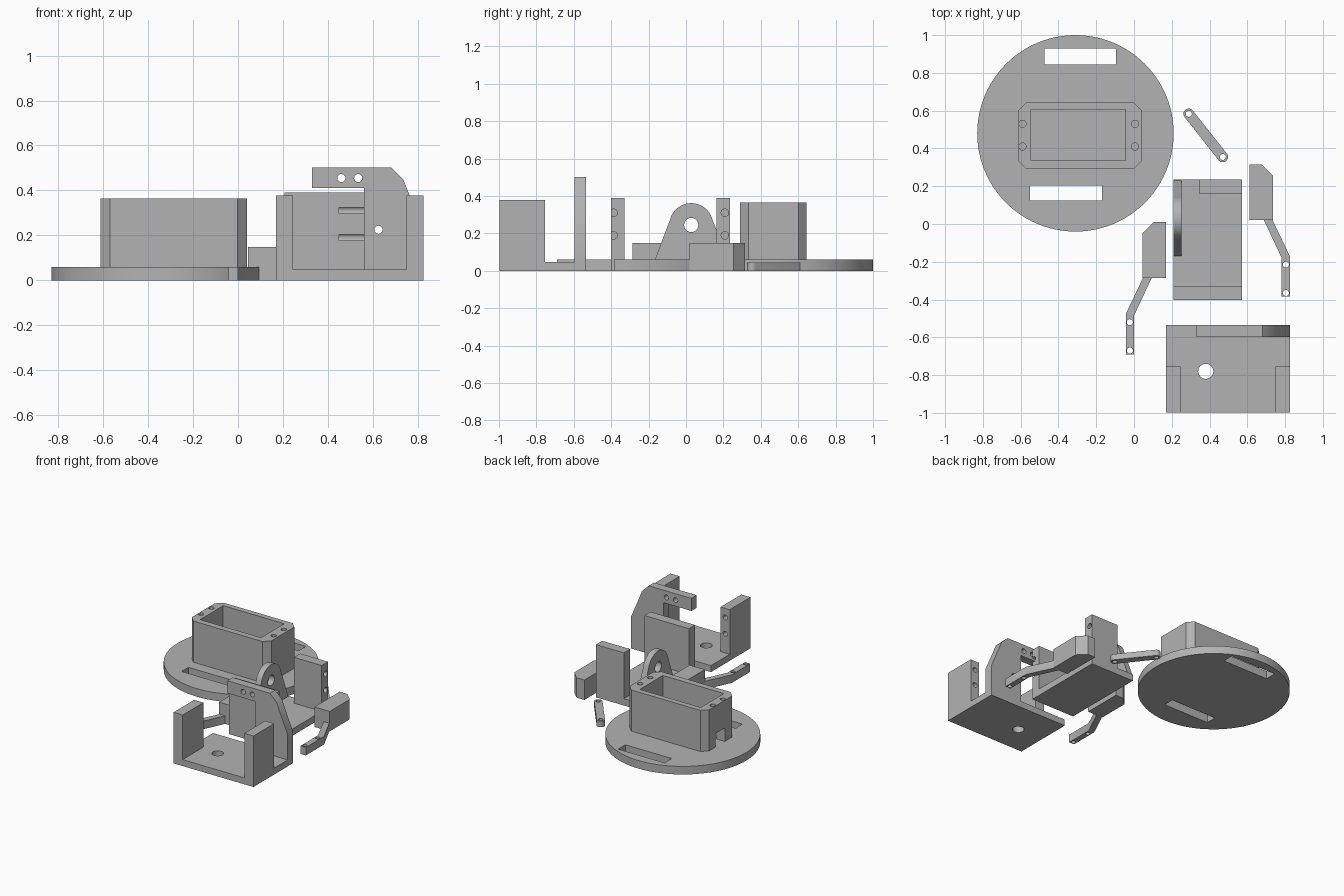
import bpy, bmesh
from math import sin, cos, pi, atan2
from mathutils import Vector

if "Cube" in bpy.data.objects:
    bpy.data.objects.remove(bpy.data.objects["Cube"], do_unlink=True)

grey = bpy.data.materials.new("plain grey")
grey.use_nodes = True
grey.diffuse_color = (0.45, 0.45, 0.45, 1)
grey.node_tree.nodes["Principled BSDF"].inputs["Base Color"].default_value = (0.45, 0.45, 0.45, 1)


def prism(name, outline, axis, lo, hi):
    """Extrude a 2D outline along x, y or z from lo to hi."""
    place = {"x": lambda a, b, t: (t, a, b),
             "y": lambda a, b, t: (a, t, b),
             "z": lambda a, b, t: (a, b, t)}[axis]
    bm = bmesh.new()
    face = bm.faces.new([bm.verts.new(place(a, b, lo)) for a, b in outline])
    ext = bmesh.ops.extrude_face_region(bm, geom=[face])
    top = [v for v in ext["geom"] if isinstance(v, bmesh.types.BMVert)]
    bmesh.ops.translate(bm, verts=top, vec=Vector(place(0, 0, hi - lo)))
    bmesh.ops.recalc_face_normals(bm, faces=bm.faces)
    mesh = bpy.data.meshes.new(name)
    bm.to_mesh(mesh)
    bm.free()
    mesh.materials.append(grey)
    ob = bpy.data.objects.new(name, mesh)
    bpy.context.collection.objects.link(ob)
    return ob


def rect(a0, a1, b0, b1):
    return [(a0, b0), (a1, b0), (a1, b1), (a0, b1)]


def arc(a, b, r, start=0.0, end=2 * pi, n=32):
    closed = end - start > 6.28
    steps = n if closed else n + 1
    return [(a + r * cos(start + (end - start) * i / n),
             b + r * sin(start + (end - start) * i / n)) for i in range(steps)]


def box(name, x0, x1, y0, y1, z0, z1):
    return prism(name, rect(x0, x1, y0, y1), "z", z0, z1)


def combine(ob, others, operation):
    """Apply a boolean with each helper, then remove the helper."""
    bpy.context.view_layer.objects.active = ob
    for other in others:
        mod = ob.modifiers.new("combine", "BOOLEAN")
        mod.operation, mod.solver, mod.object = operation, "EXACT", other
        bpy.ops.object.modifier_apply(modifier=mod.name)
        bpy.data.objects.remove(other, do_unlink=True)


def hole(a, b, r, axis, lo, hi):
    return prism("hole", arc(a, b, r, n=24), axis, lo, hi)


def finish(ob):
    bpy.ops.object.select_all(action="DESELECT")
    ob.select_set(True)
    bpy.context.view_layer.objects.active = ob
    bpy.ops.object.shade_smooth_by_angle(angle=0.5)


# Round base with a chamfered motor housing
base = prism("round_base", arc(-0.31, 0.48, 0.52, n=96), "z", 0, 0.06)
x0, x1, y0, y1, c = -0.612, 0.04, 0.29, 0.645, 0.043
housing = prism("housing", [(x0 + c, y0), (x1 - c, y0), (x1, y0 + c), (x1, y1 - c),
                            (x1 - c, y1), (x0 + c, y1), (x0, y1 - c), (x0, y0 + c)],
                "z", 0.03, 0.365)
combine(base, [housing], "UNION")
cuts = [box("cavity", -0.545, -0.045, 0.335, 0.605, 0.06, 0.5),
        box("back_slot", -0.475, -0.095, 0.845, 0.93, -0.1, 0.2),
        box("front_slot", -0.55, -0.17, 0.125, 0.205, -0.1, 0.2),
        box("cable_notch", -0.7, -0.5, 0.42, 0.53, 0.06, 0.16)]
cuts += [hole(x, y, 0.019, "z", 0.2, 0.5) for x in (-0.59, 0.005) for y in (0.41, 0.53)]
combine(base, cuts, "DIFFERENCE")
finish(base)

# U-shaped wrist bracket with a hooked back plate
bracket = box("wrist_bracket", 0.17, 0.825, -0.997, -0.535, 0, 0.048)
posts = [box("post", x, x + 0.075, -0.997, -0.755, 0, 0.378) for x in (0.17, 0.75)]
plate = prism("back_plate", [(0.56, 0), (0.825, 0), (0.825, 0.235), (0.765, 0.375),
                             (0.735, 0.45), (0.68, 0.503), (0.33, 0.503),
                             (0.33, 0.41), (0.56, 0.41)], "y", -0.597, -0.535)
combine(bracket, posts + [plate], "UNION")
cuts = [hole(0.38, -0.78, 0.04, "z", -0.1, 0.2)]
cuts += [hole(x, z, 0.018, "y", -0.65, -0.5)
         for x, z in ((0.46, 0.455), (0.535, 0.455), (0.625, 0.225))]
cuts += [hole(x, z, 0.018, "y", -0.88, -0.7) for x in (0.207, 0.787) for z in (0.19, 0.31)]
combine(bracket, cuts, "DIFFERENCE")
finish(bracket)

# Gripper mount with two posts and a rounded pivot lug
mount = box("gripper_mount", 0.208, 0.572, -0.402, 0.235, 0, 0.05)
lug = prism("pivot_lug", [(-0.17, 0), (-0.17, 0.05)]
            + arc(0.028, 0.245, 0.117, pi - 0.25, 0.25, 24)
            + [(0.23, 0.05), (0.23, 0)], "x", 0.208, 0.252)
combine(mount, [box("post", 0.208, 0.572, -0.402, -0.33, 0, 0.39),
                box("post", 0.345, 0.572, 0.162, 0.235, 0, 0.39), lug], "UNION")
cuts = [hole(0.028, 0.245, 0.038, "x", 0.1, 0.3)]
cuts += [hole(y, z, 0.02, "x", 0.45, 0.7) for y in (-0.387, 0.208) for z in (0.19, 0.31)]
combine(mount, cuts, "DIFFERENCE")
finish(mount)

# Mirrored pair of gripper fingers
pad = [(0.045, -0.285), (0.17, -0.285), (0.17, 0.01), (0.105, 0.01), (0.045, -0.05)]
arm = [(0.045, -0.27), (0.048, -0.285), (-0.043, -0.475), (-0.043, -0.69), (0, -0.69),
       (0, -0.485), (0.094, -0.285), (0.094, -0.27)]
for name, sign, dx, dy in (("right_finger", 1, 0, 0), ("left_finger", -1, 0.782, 0.305)):
    def moved(points):
        return [(sign * x + dx, y + dy) for x, y in points]
    finger = prism(name, moved(pad), "z", 0, 0.148)
    combine(finger, [prism("arm", moved(arm), "z", 0, 0.06)], "UNION")
    combine(finger, [hole(x, y, 0.016, "z", -0.1, 0.2)
                     for x, y in moved([(-0.022, -0.52), (-0.022, -0.67)])], "DIFFERENCE")
    finish(finger)

# Small connecting link with rounded ends
ends = [(0.29, 0.583), (0.47, 0.355)]
turn = atan2(ends[1][1] - ends[0][1], ends[1][0] - ends[0][0])
link = prism("connecting_link", arc(*ends[1], 0.028, turn - pi / 2, turn + pi / 2, 16)
             + arc(*ends[0], 0.028, turn + pi / 2, turn + 3 * pi / 2, 16), "z", 0, 0.045)
combine(link, [hole(x, y, 0.016, "z", -0.1, 0.2) for x, y in ends], "DIFFERENCE")
finish(link)
